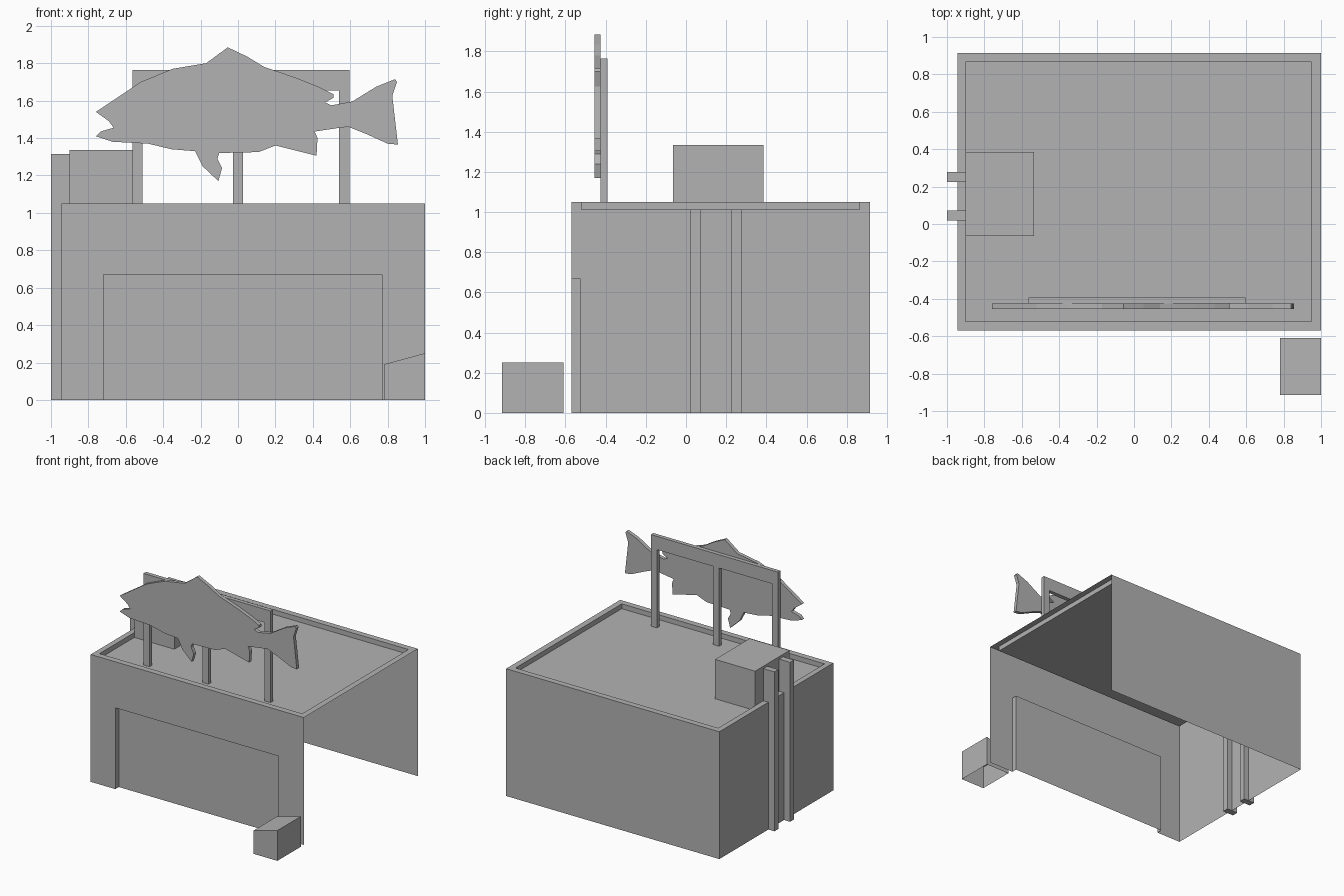
import bpy
import bmesh

cube = bpy.data.objects.get("Cube")
if cube:
    bpy.data.objects.remove(cube, do_unlink=True)

grey = bpy.data.materials.new("plain_grey")
grey.use_nodes = True
COLOUR = (0.45, 0.45, 0.45, 1)
grey.diffuse_color = COLOUR
grey.node_tree.nodes["Principled BSDF"].inputs["Base Color"].default_value = COLOUR


def finish(name, bm):
    mesh = bpy.data.meshes.new(name)
    bm.to_mesh(mesh)
    bm.free()
    mesh.materials.append(grey)
    obj = bpy.data.objects.new(name, mesh)
    bpy.context.collection.objects.link(obj)
    return obj


def rect(bm, low, high, facing):
    """Axis-aligned rectangle between two corners; facing is the normal's sign."""
    k = next(a for a in range(3) if low[a] == high[a])
    i, j = (k + 1) % 3, (k + 2) % 3
    corners = []
    for pi, pj in ((low, low), (high, low), (high, high), (low, high)):
        co = list(low)
        co[i], co[j] = pi[i], pj[j]
        corners.append(bm.verts.new(co))
    bm.faces.new(corners if facing > 0 else corners[::-1])


def sheets(name, rects):
    bm = bmesh.new()
    for low, high, facing in rects:
        rect(bm, low, high, facing)
    bmesh.ops.remove_doubles(bm, verts=bm.verts, dist=0.0001)
    return finish(name, bm)


def box(name, low, high):
    bm = bmesh.new()
    bmesh.ops.create_cube(bm, size=1)
    for v in bm.verts:
        v.co = [high[a] if v.co[a] > 0 else low[a] for a in range(3)]
    return finish(name, bm)


def prism(name, outline, y_front, y_back):
    """Front-view outline given depth along y."""
    bm = bmesh.new()
    face = bm.faces.new([bm.verts.new((x, y_front, z)) for x, z in outline])
    ext = bmesh.ops.extrude_face_region(bm, geom=[face], use_keep_orig=True)
    for v in ext["geom"]:
        if isinstance(v, bmesh.types.BMVert):
            v.co.y = y_back
    bmesh.ops.recalc_face_normals(bm, faces=bm.faces)
    return finish(name, bm)


# Building extents: outer walls, inner parapet, roof deck
X0, X1, Y0, Y1, TOP = -0.945, 1, -0.57, 0.915, 1.05
IX0, IX1, IY0, IY1, DECK = -0.9, 0.95, -0.52, 0.865, 1.01

# Front wall with a recessed door opening
DX0, DX1, DY, DZ = -0.72, 0.77, -0.525, 0.67
sheets("front_wall", [
    ((X0, Y0, 0), (DX0, Y0, TOP), -1),
    ((DX1, Y0, 0), (X1, Y0, TOP), -1),
    ((DX0, Y0, DZ), (DX1, Y0, TOP), -1),
    ((DX0, Y0, 0), (DX0, DY, DZ), 1),
    ((DX1, Y0, 0), (DX1, DY, DZ), -1),
    ((DX0, Y0, DZ), (DX1, DY, DZ), -1),
])
sheets("door_panel", [((DX0, DY, 0), (DX1, DY, DZ), -1)])

# Remaining walls; the left side is open
sheets("back_wall", [((X0, Y1, 0), (X1, Y1, TOP), 1)])
sheets("right_wall", [((X0, Y0, 0), (X0, Y1, TOP), -1)])

# Parapet rim and sunken roof deck
sheets("parapet", [
    ((X0, Y0, TOP), (X1, IY0, TOP), 1),
    ((X0, IY1, TOP), (X1, Y1, TOP), 1),
    ((X0, IY0, TOP), (IX0, IY1, TOP), 1),
    ((IX1, IY0, TOP), (X1, IY1, TOP), 1),
    ((IX0, IY0, DECK), (IX1, IY0, TOP), 1),
    ((IX0, IY1, DECK), (IX1, IY1, TOP), -1),
    ((IX0, IY0, DECK), (IX0, IY1, TOP), 1),
    ((IX1, IY0, DECK), (IX1, IY1, TOP), -1),
])
sheets("roof_deck", [((IX0, IY0, DECK), (IX1, IY1, DECK), 1)])

# Rooftop unit and the two ducts running down the right wall
box("rooftop_unit", (IX0, -0.065, DECK), (-0.535, 0.385, 1.335))
for n, y in enumerate((0.02, 0.225)):
    box(f"duct_{n}", (-1, y, 0), (IX0, y + 0.052, 1.315))

# Sign frame
SY0, SY1, BAR = -0.425, -0.392, 1.655
for side, x in (("right", -0.565), ("middle", -0.027), ("left", 0.54)):
    box(f"sign_post_{side}", (x, SY0, DECK), (x + 0.055, SY1, BAR))
box("sign_top_bar", (-0.565, SY0, BAR), (0.595, SY1, 1.765))

# Fish-shaped sign board
back = [(-.76, 1.54), (-.52, 1.7), (-.35, 1.77), (-.17, 1.8), (-.055, 1.885),
        (.05, 1.835), (.14, 1.78), (.23, 1.75), (.33, 1.715), (.43, 1.675),
        (.51, 1.635), (.51, 1.615), (.465, 1.59), (.5, 1.575), (.61, 1.595)]
tail = [(.74, 1.675), (.84, 1.715), (.85, 1.7), (.825, 1.625), (.855, 1.365),
        (.8, 1.37), (.69, 1.42), (.59, 1.46), (.545, 1.455), (.41, 1.435)]
belly = [(.425, 1.4), (.42, 1.305), (.2, 1.36), (.11, 1.325), (-.1, 1.32),
         (-.11, 1.29), (-.085, 1.24), (-.105, 1.17), (-.19, 1.25), (-.23, 1.33),
         (-.355, 1.34), (-.48, 1.37), (-.67, 1.38)]
mouth = [(-.76, 1.41), (-.735, 1.435), (-.665, 1.455), (-.69, 1.49)]
prism("fish_sign", back + tail + belly + mouth, -0.455, SY0)

# Slant-topped bin in front, open underneath
bin_body = prism("slanted_bin", [(.78, 0), (1, 0), (1, .25), (.78, .19)], -0.915, -0.61)
bm = bmesh.new()
bm.from_mesh(bin_body.data)
base = [f for f in bm.faces if f.normal.z < -0.9]
bmesh.ops.delete(bm, geom=base, context="FACES_ONLY")
bm.to_mesh(bin_body.data)
bm.free()
